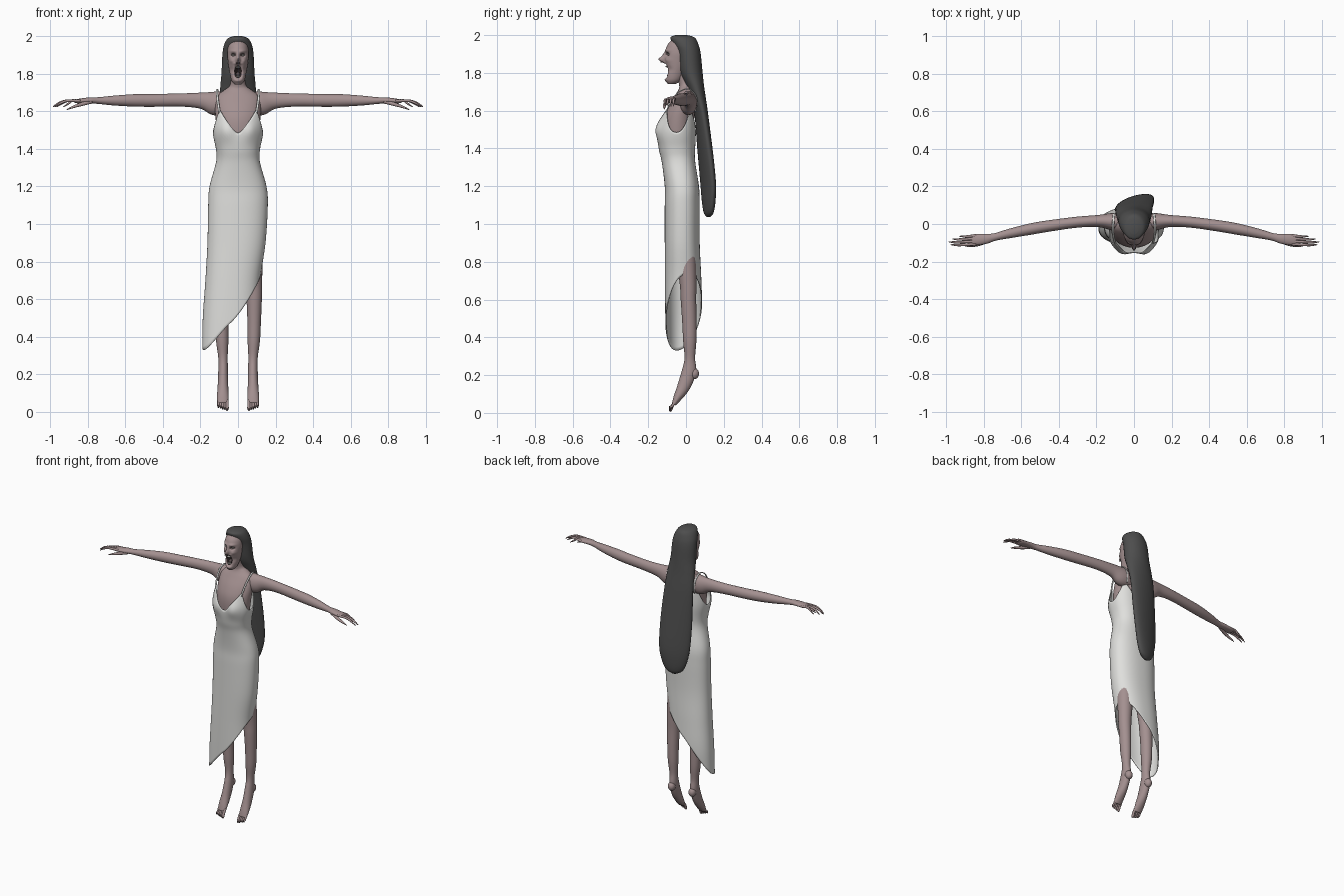
import bpy, bmesh, math
from math import sin, cos, pi, exp
from mathutils import Vector

if "Cube" in bpy.data.objects:
    bpy.data.objects.remove(bpy.data.objects["Cube"], do_unlink=True)


def material(name, *rgb):
    mat = bpy.data.materials.new(name)
    mat.use_nodes = True
    color = (*rgb, 1)
    mat.diffuse_color = color
    bsdf = mat.node_tree.nodes["Principled BSDF"]
    bsdf.inputs["Base Color"].default_value = color
    bsdf.inputs["Roughness"].default_value = 0.8
    return mat


SKIN = material("skin", 0.37, 0.28, 0.28)
CLOTH = material("dress cloth", 0.74, 0.74, 0.72)
HAIR = material("dark hair", 0.075, 0.075, 0.075)
MOUTH = material("mouth interior", 0.03, 0.02, 0.02)
SOCKET = material("shadowed skin", 0.1, 0.075, 0.075)
TEETH = material("teeth and eyes", 0.5, 0.48, 0.45)


def smooth(stations, steps):
    """Catmull-Rom interpolation of a list of number tuples."""
    out, last = [], len(stations) - 1
    for i in range(last):
        quad = [stations[min(max(i + d, 0), last)] for d in (-1, 0, 1, 2)]
        for k in range(steps):
            t = k / steps
            out.append([b + t / 2 * (c - a + t * (2 * a - 5 * b + 4 * c - d + t * (3 * (b - c) + d - a)))
                        for a, b, c, d in zip(*quad)])
    return out + [list(stations[-1])]


def mesh_object(name, rings, mats, closed=True):
    """Skin a list of vertex rings, optionally capping both ends."""
    bm = bmesh.new()
    rows = [[bm.verts.new(p) for p in ring] for ring in rings]
    n = len(rows[0])
    for low, high in zip(rows, rows[1:]):
        for j in range(n):
            k = (j + 1) % n
            bm.faces.new((low[j], low[k], high[k], high[j]))
    if closed:
        bm.faces.new(rows[0])
        bm.faces.new(rows[-1])
    bmesh.ops.recalc_face_normals(bm, faces=bm.faces)
    for face in bm.faces:
        face.smooth = True
    mesh = bpy.data.meshes.new(name)
    bm.to_mesh(mesh)
    bm.free()
    for mat in mats:
        mesh.materials.append(mat)
    obj = bpy.data.objects.new(name, mesh)
    bpy.context.collection.objects.link(obj)
    return obj


def loft(name, stations, mat, side=1, ref=None, n=24, steps=5):
    """Stations are x, y, z, two radii and an optional twist.
    Rings lie level, or across the path when a reference axis is given."""
    path = smooth(stations, steps)
    rings = []
    for i, (x, y, z, a, b, *twist) in enumerate(path):
        turn = twist[0] if twist else 0
        u, v = Vector((cos(turn), sin(turn), 0)), Vector((-sin(turn), cos(turn), 0))
        if ref:
            ahead, behind = path[min(i + 1, len(path) - 1)], path[max(i - 1, 0)]
            along = (Vector(ahead[:3]) - Vector(behind[:3])).normalized()
            v = along.cross(Vector(ref)).normalized()
            u = v.cross(along)
        ring = []
        for j in range(n):
            t = 2 * pi * j / n
            p = Vector((x, y, z)) + u * a * cos(t) + v * b * sin(t)
            ring.append((p.x * side, p.y, p.z))
        rings.append(ring)
    return mesh_object(name, rings, [mat])


def ellipsoid(name, place, size, mat):
    bpy.ops.mesh.primitive_uv_sphere_add(segments=16, ring_count=10, location=place)
    obj = bpy.context.object
    obj.name, obj.scale = name, size
    obj.data.materials.append(mat)
    bpy.ops.object.shade_smooth()
    return obj


# Torso and neck
loft("torso", [(0, -.035, 1.3, .09, .07), (0, -.045, 1.45, .108, .08),
               (0, -.04, 1.55, .118, .083), (0, -.024, 1.62, .122, .073),
               (0, -.006, 1.68, .112, .053), (0, .004, 1.715, .07, .042),
               (0, 0, 1.74, .042, .037), (0, -.012, 1.8, .037, .04)], SKIN, n=36)

# Head with sculpted brow, nose, sockets, cheeks and open mouth
FEATURES = [(0, 1.87, .009, .014, -.03), (0, 1.89, .008, .02, -.012),
            (.025, 1.898, .013, .01, .016), (.025, 1.92, .018, .008, -.007),
            (.036, 1.868, .012, .012, -.007), (.035, 1.82, .012, .02, .008),
            (0, 1.81, .017, .032, .045), (0, 1.854, .02, .006, -.008),
            (0, 1.765, .02, .01, -.01)]
head = loft("head", [(0, -.075, 1.742, .018, .022), (0, -.066, 1.765, .035, .043),
                     (0, -.052, 1.82, .047, .06), (0, -.046, 1.87, .054, .067),
                     (0, -.04, 1.91, .057, .07), (0, -.035, 1.95, .051, .062),
                     (0, -.028, 1.985, .03, .038)], SKIN, n=96, steps=12)
for v in head.data.vertices:
    x, y, z = v.co
    if y < -.06:
        v.co.y += sum(d * exp(-((abs(x) - fx) / sx) ** 2 - ((z - fz) / sz) ** 2)
                      for fx, fz, sx, sz, d in FEATURES)
head.data.materials.append(MOUTH)
head.data.materials.append(SOCKET)
for f in head.data.polygons:
    x, y, z = f.center
    if y < -.04:
        if (x / .02) ** 2 + ((z - 1.81) / .034) ** 2 < 1:
            f.material_index = 1
        elif ((abs(x) - .025) / .015) ** 2 + ((z - 1.9) / .009) ** 2 < 1:
            f.material_index = 2
ellipsoid("upper_teeth", (0, -.098, 1.834), (.013, .01, .005), TEETH)
ellipsoid("lower_teeth", (0, -.092, 1.786), (.011, .01, .005), TEETH)
ellipsoid("tongue", (0, -.078, 1.798), (.011, .016, .012), SOCKET)
for side, label in ((1, "left"), (-1, "right")):
    ellipsoid(label + "_eye", (.025 * side, -.088, 1.898), (.008, .008, .005), TEETH)
    ellipsoid(label + "_nostril", (.006 * side, -.128, 1.857), (.004, .008, .003), SOCKET)

# Long hair, a twisting sweep from the crown to the waist
loft("long_hair", [(0, -.025, 2, .022, .03, 0), (0, -.018, 1.987, .055, .064, 0),
                   (0, -.002, 1.95, .075, .068, 0), (0, .014, 1.9, .083, .064, 0),
                   (0, .028, 1.8, .088, .06, 0), (0, .05, 1.72, .095, .047, .05),
                   (0, .078, 1.6, .1, .035, .12), (.003, .1, 1.4, .106, .034, .22),
                   (.005, .117, 1.22, .102, .032, .28), (.005, .12, 1.12, .083, .029, .28),
                   (.005, .12, 1.06, .055, .022, .28), (.005, .12, 1.036, .015, .008, .28)],
     HAIR, n=40, steps=6)

# Dress with a dipped neckline and a slanted hem
SECTIONS = smooth([(1.64, 0, -.035, .123, .082), (1.5, 0, -.05, .133, .1),
                   (1.4, 0, -.048, .115, .094), (1.33, 0, -.04, .114, .086),
                   (1.2, 0, -.022, .149, .088), (1.1, 0, -.02, .156, .09),
                   (.9, -.008, -.02, .152, .09), (.7, -.028, -.015, .143, .094),
                   (.5, -.04, -.012, .145, .095), (.3, -.05, -.02, .138, .083)], 6)


def section(z):
    for high, low in zip(SECTIONS, SECTIONS[1:]):
        if z >= low[0]:
            t = (high[0] - z) / (high[0] - low[0])
            return [h + (l - h) * t for h, l in zip(high, low)][1:]
    return SECTIONS[-1][1:]


def power(value, exponent):
    return math.copysign(abs(value) ** exponent, value)


COLUMNS, ROWS = 80, 60
rings = []
for i in range(ROWS + 1):
    ring = []
    for j in range(COLUMNS):
        t = 2 * pi * j / COLUMNS
        s = abs(cos(t))
        rise = 1 - (.75 - s) / .7 if s < .75 else (1 - s) / .25
        top = 1.485 + .125 * max(rise, 0)
        hem = .535 - .205 * cos(t - 1.1 * pi)
        z = top + (hem - top) * i / ROWS
        cx, cy, a, b = section(z)
        x = cx + a * power(cos(t), .88)
        y = cy + b * power(sin(t), .88)
        if sin(t) < 0:
            y -= .016 * exp(-((abs(x) - .065) / .04) ** 2 - ((z - 1.5) / .05) ** 2)
        ring.append((x, y, z))
    rings.append(ring)
dress = mesh_object("dress", rings, [CLOTH], closed=False)
thick = dress.modifiers.new("cloth thickness", "SOLIDIFY")
thick.thickness, thick.offset = .005, 0

# Mirrored straps, arms, hands, legs and feet
for side, label in ((1, "left"), (-1, "right")):
    loft(label + "_strap", [(.098, -.105, 1.59, .006, .003), (.107, -.077, 1.65, .006, .003),
                            (.112, -.035, 1.7, .006, .003), (.11, .015, 1.714, .006, .003),
                            (.105, .055, 1.67, .006, .003), (.098, .05, 1.59, .006, .003)],
         CLOTH, side, (1, 0, 0), n=8)
    loft(label + "_arm", [(.05, .01, 1.64, .045, .055), (.12, .013, 1.642, .045, .064),
                          (.19, .016, 1.656, .032, .044), (.3, .01, 1.66, .029, .035),
                          (.45, -.01, 1.658, .03, .034), (.55, -.027, 1.658, .03, .033),
                          (.66, -.05, 1.657, .025, .026), (.74, -.069, 1.657, .02, .018),
                          (.79, -.079, 1.658, .027, .016), (.85, -.084, 1.654, .03, .012),
                          (.87, -.085, 1.652, .022, .007)], SKIN, side, (0, 1, 0))
    for k in range(4):
        y, reach = -.062 - .015 * k, (.93, .965, .985, .975)[k]
        loft(f"{label}_finger_{k + 1}",
             [(.84, y, 1.656, .008, .008), ((.84 + reach) / 2, y - .004, 1.656, .007, .007),
              (reach - .03, y - .005, 1.643, .006, .006), (reach, y - .003, 1.623, .002, .002)],
             SKIN, side, (0, 1, 0), n=10)
    loft(label + "_thumb", [(.78, -.09, 1.652, .012, .012), (.83, -.108, 1.638, .01, .01),
                            (.875, -.115, 1.624, .008, .007), (.912, -.113, 1.608, .002, .002)],
         SKIN, side, (0, 1, 0), n=10)
    loft(label + "_leg", [(.068, -.01, .95, .062, .062), (.082, .01, .7, .047, .045),
                          (.086, .013, .6, .041, .041), (.086, .018, .48, .036, .038),
                          (.084, .02, .38, .033, .035), (.08, .02, .29, .025, .028),
                          (.079, .016, .22, .026, .038), (.08, -.012, .14, .028, .034),
                          (.081, -.045, .08, .031, .022), (.081, -.064, .045, .028, .012)],
         SKIN, side, (1, 0, 0))
    ellipsoid(label + "_heel", (.079 * side, .043, .208), (.024, .026, .03), SKIN)
    for k in range(5):
        x, tip = .058 + .0115 * k, .006 + .004 * k
        size = .0085 if k == 0 else .0065
        loft(f"{label}_toe_{k + 1}",
             [(x, -.056, .062, size, size), (x, -.073, .036, size, size),
              (x, -.081, tip + .01, size, size), (x, -.083, tip, .003, .003)],
             SKIN, side, (1, 0, 0), n=10)
        nail = ellipsoid(f"{label}_toenail_{k + 1}", (x * side, -.087, tip + .009),
                         (.004, .003, .007), SOCKET)
